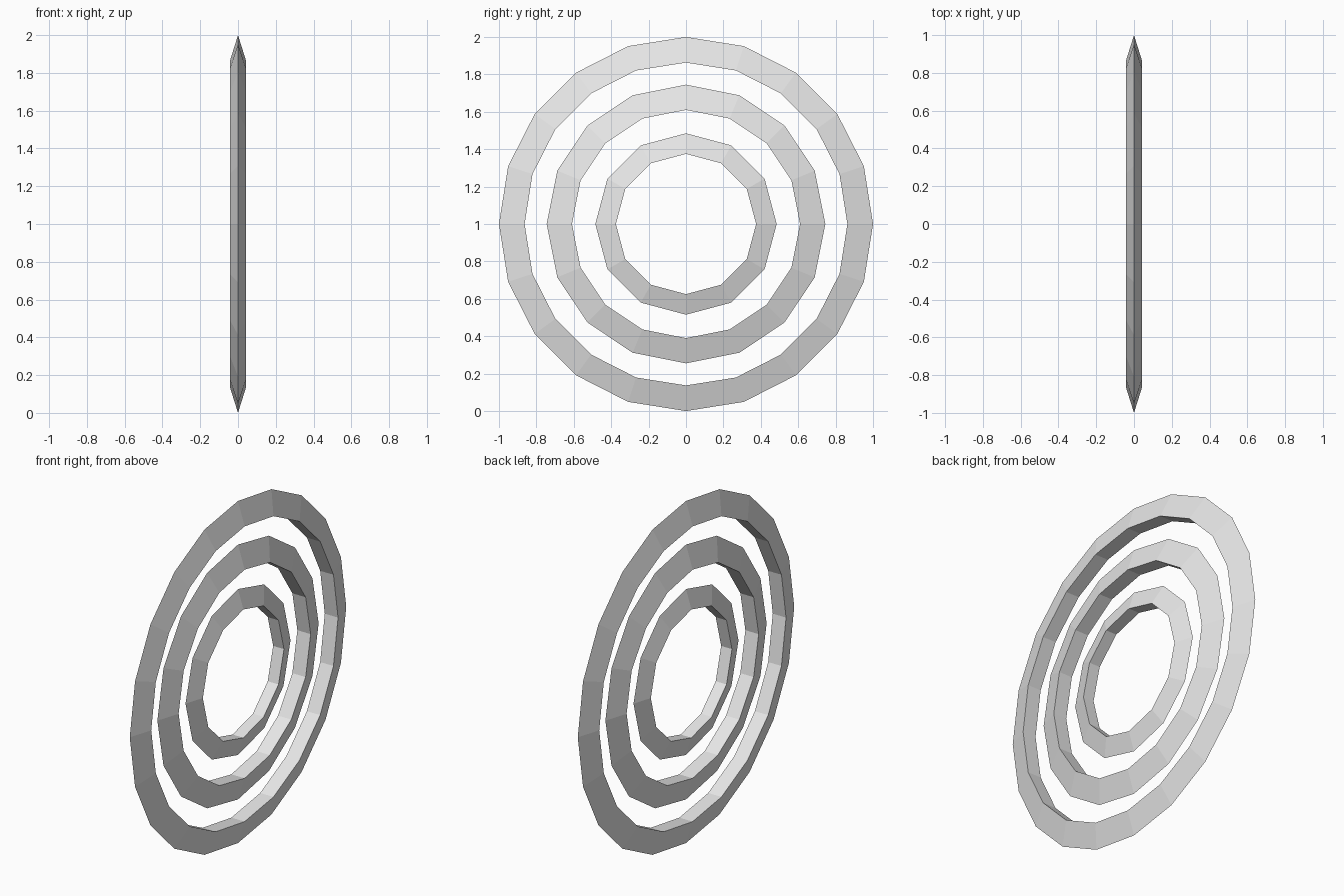
import bpy, bmesh
from math import tau
from mathutils import Matrix, Vector

cube = bpy.data.objects.get("Cube")
if cube:
    bpy.data.objects.remove(cube, do_unlink=True)

grey = bpy.data.materials.new("light_grey")
grey.use_nodes = True
colour = (0.8, 0.8, 0.8, 1)
grey.diffuse_color = colour
grey.node_tree.nodes["Principled BSDF"].inputs["Base Color"].default_value = colour


def ring(name, sides, outer, inner, half_width):
    """Faceted ring around the x axis: sharp outer rim, flat inner band."""
    bm = bmesh.new()
    profile = [Vector((0, outer, 0)), Vector((half_width, inner, 0)),
               Vector((-half_width, inner, 0))]
    loops = [[bm.verts.new(Matrix.Rotation(tau * i / sides, 3, 'X') @ p) for p in profile]
             for i in range(sides)]
    for i, a in enumerate(loops):
        b = loops[(i + 1) % sides]
        for j in range(3):
            k = (j + 1) % 3
            bm.faces.new((a[j], a[k], b[k], b[j]))
    bmesh.ops.recalc_face_normals(bm, faces=bm.faces)
    mesh = bpy.data.meshes.new(name)
    bm.to_mesh(mesh)
    bm.free()
    mesh.materials.append(grey)
    obj = bpy.data.objects.new(name, mesh)
    obj.location.z = 1
    bpy.context.collection.objects.link(obj)


# Three concentric rings in one upright plane
ring("outer_ring", 20, 1.0, 0.863, 0.043)
ring("middle_ring", 16, 0.745, 0.61, 0.043)
ring("inner_ring", 12, 0.485, 0.375, 0.035)
